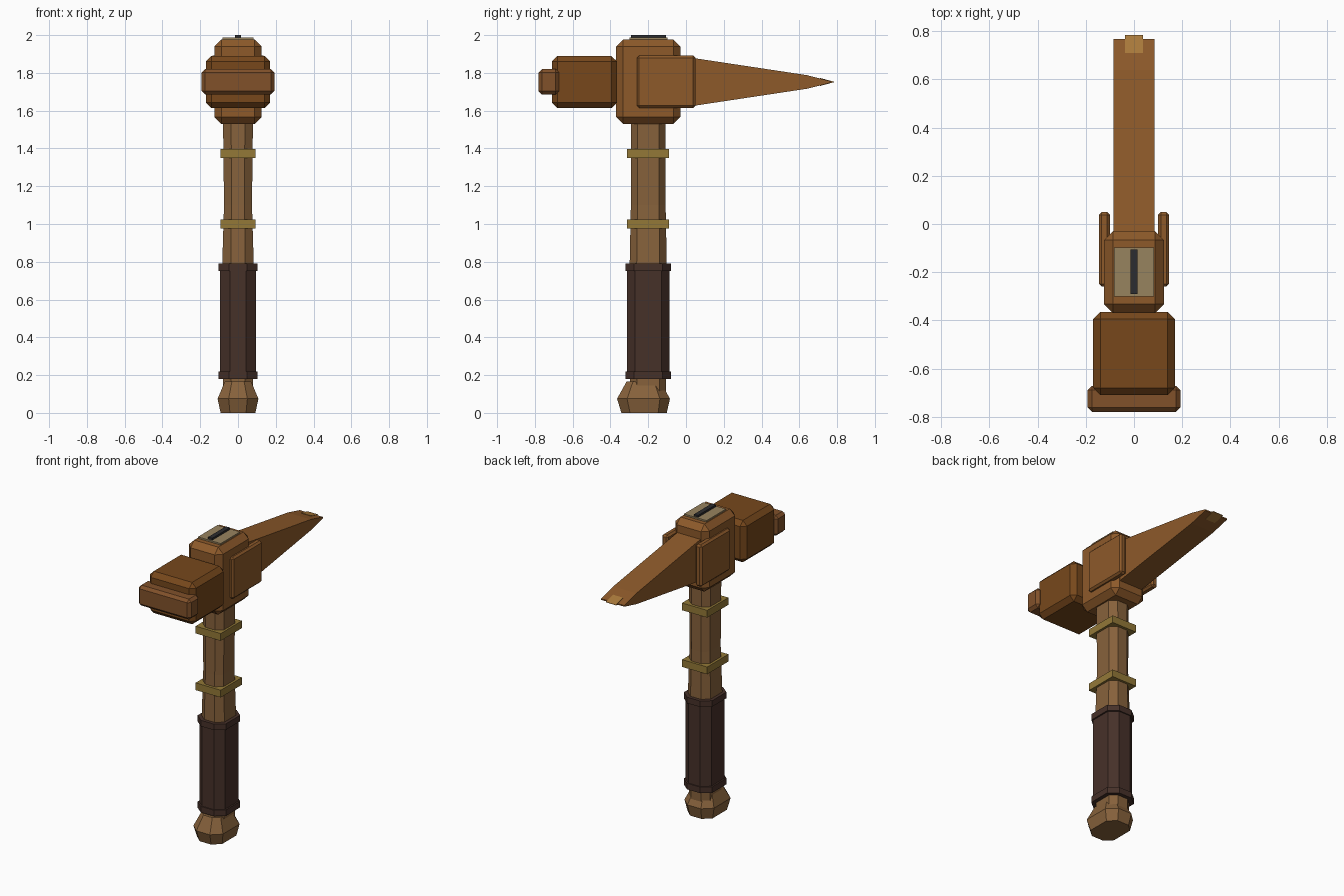
import bpy, bmesh

if "Cube" in bpy.data.objects:
    bpy.data.objects.remove(bpy.data.objects["Cube"])


def material(name, r, g, b):
    # sRGB 0-255 to linear
    m = bpy.data.materials.new(name)
    m.diffuse_color = [(c / 255) ** 2.2 for c in (r, g, b)] + [1]
    m.use_nodes = True
    m.node_tree.nodes["Principled BSDF"].inputs["Base Color"].default_value = m.diffuse_color
    return m


WOOD = material("handle_wood", 134, 98, 62)
LEATHER = material("dark_leather", 72, 52, 45)
BRASS = material("brass", 146, 120, 58)
BRONZE = material("bronze", 140, 90, 46)
DARK_BRONZE = material("dark_bronze", 118, 73, 33)
FACE = material("striking_face", 128, 82, 46)
TIP = material("bright_tip", 170, 122, 62)
CAP = material("cap_plate", 150, 130, 95)
IRON = material("iron", 48, 48, 50)


def finish(name, bm, mat):
    bmesh.ops.recalc_face_normals(bm, faces=bm.faces)
    mesh = bpy.data.meshes.new(name)
    bm.to_mesh(mesh)
    bm.free()
    mesh.materials.append(mat)
    ob = bpy.data.objects.new(name, mesh)
    bpy.context.collection.objects.link(ob)
    return ob


def box(name, x, y, z, mat, bevel=0):
    """Box from (min, max) ranges with optional flat chamfer."""
    bm = bmesh.new()
    bmesh.ops.create_cube(bm, size=1)
    for v in bm.verts:
        v.co = [r[0] if c < 0 else r[1] for c, r in zip(v.co, (x, y, z))]
    if bevel:
        bmesh.ops.bevel(bm, geom=bm.edges[:], offset=bevel, segments=1,
                        affect='EDGES')
    return finish(name, bm, mat)


def loft(name, rings, mat):
    """Skin between rings of points that all have the same count."""
    bm = bmesh.new()
    vs = [[bm.verts.new(p) for p in ring] for ring in rings]
    n = len(vs[0])
    for a, b in zip(vs, vs[1:]):
        for i in range(n):
            j = (i + 1) % n
            bm.faces.new((a[i], a[j], b[j], b[i]))
    bm.faces.new(vs[0][::-1])
    bm.faces.new(vs[-1])
    return finish(name, bm, mat)


def octagon(z, rx, ry, cy=-0.2):
    fx, fy = rx * 0.46, ry * 0.62
    pts = [(fx, -ry), (rx, -fy), (rx, fy), (fx, ry),
           (-fx, ry), (-rx, fy), (-rx, -fy), (-fx, -ry)]
    return [(px, cy + py, z) for px, py in pts]


def slab(y, half_x, half_z, cz=1.752):
    return [(-half_x, y, cz - half_z), (half_x, y, cz - half_z),
            (half_x, y, cz + half_z), (-half_x, y, cz + half_z)]


# Handle and pommel
loft("handle", [octagon(0.10, 0.078, 0.095), octagon(0.80, 0.083, 0.098),
                octagon(1.10, 0.074, 0.092), octagon(1.53, 0.079, 0.091),
                octagon(1.982, 0.079, 0.091)], WOOD)
loft("pommel", [octagon(0, 0.092, 0.12, -0.222),
                octagon(0.075, 0.108, 0.14, -0.225),
                octagon(0.165, 0.07, 0.09, -0.225)], WOOD)

# Leather grip with end collars
loft("grip", [octagon(0.18, 0.094, 0.113), octagon(0.79, 0.094, 0.113)], LEATHER)
for i, z in enumerate((0.18, 0.75)):
    loft(f"grip_collar_{i}", [octagon(z, 0.104, 0.12),
                              octagon(z + 0.04, 0.104, 0.12)], LEATHER)

# Square brass bands
for i, z in enumerate((0.975, 1.35)):
    box(f"band_{i}", (-0.092, 0.092), (-0.312, -0.09), (z, z + 0.048), BRASS)

# Head: socket, hammer block, striking face, cheek plates
box("head_socket", (-0.125, 0.125), (-0.37, -0.03), (1.53, 1.977), BRONZE, 0.037)
box("hammer_block", (-0.17, 0.17), (-0.71, -0.365), (1.613, 1.89), DARK_BRONZE, 0.03)
box("striking_face", (-0.192, 0.192), (-0.78, -0.672), (1.685, 1.82), FACE, 0.018)
for side, s in (("left", -1), ("right", 1)):
    box(f"cheek_plate_{side}", sorted((s * 0.1, s * 0.146)), (-0.26, 0.05),
        (1.615, 1.892), BRONZE, 0.012)

# Pick blade and its bright tip
loft("pick_blade", [slab(-0.03, 0.085, 0.137), slab(0.64, 0.085, 0.036),
                    slab(0.767, 0.085, 0.004)], BRONZE)
loft("pick_tip", [slab(0.71, 0.037, 0.021), slab(0.785, 0.037, 0.001)], TIP)

# Cap plate and wedge on top
box("cap_plate", (-0.083, 0.083), (-0.3, -0.097), (1.96, 1.987), CAP)
box("top_wedge", (-0.015, 0.015), (-0.29, -0.105), (1.95, 2.0), IRON)
